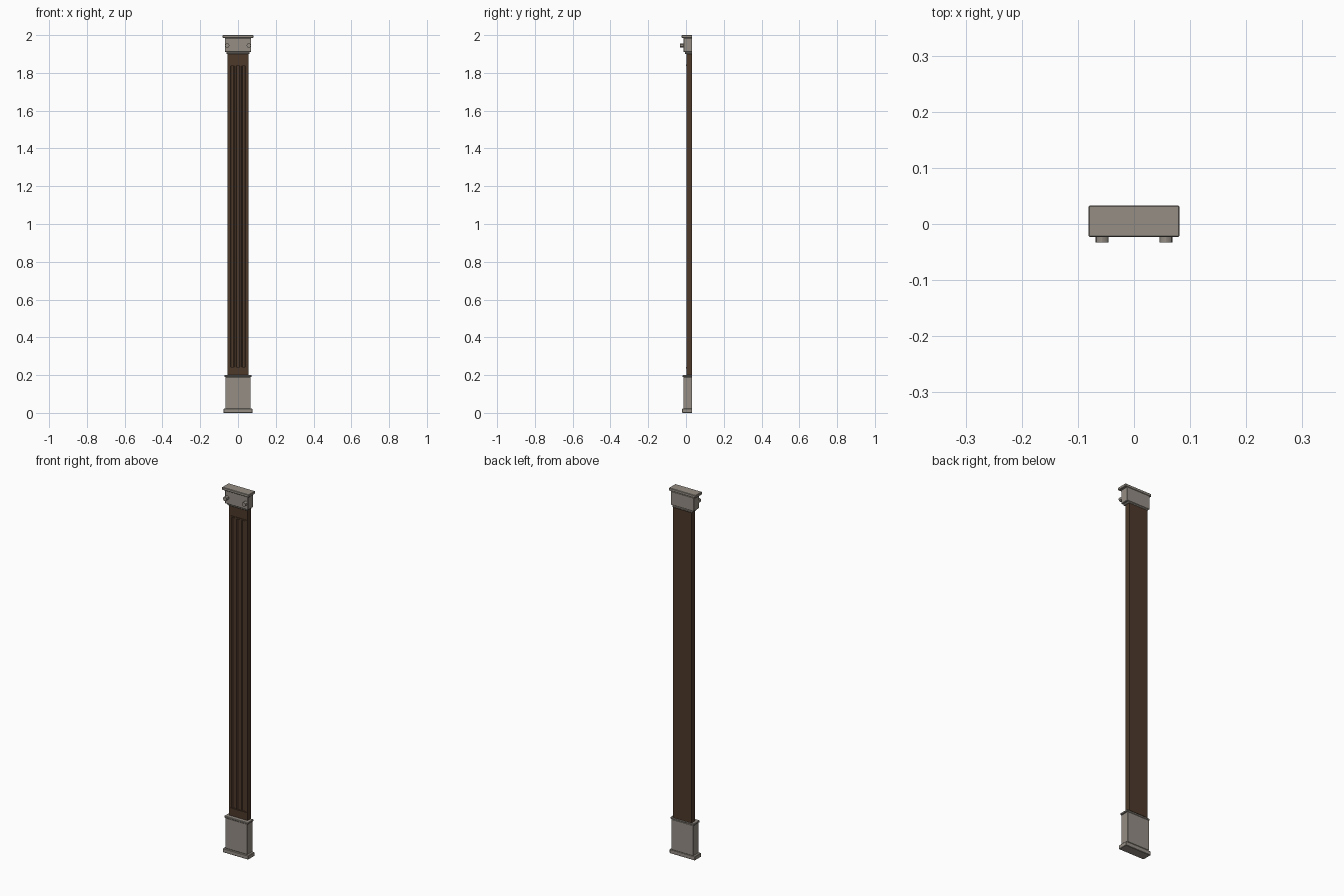
import bpy, math

if "Cube" in bpy.data.objects:
    bpy.data.objects.remove(bpy.data.objects["Cube"])


def material(name, rgb):
    m = bpy.data.materials.new(name)
    m.diffuse_color = (*rgb, 1)
    m.use_nodes = True
    m.node_tree.nodes["Principled BSDF"].inputs["Base Color"].default_value = m.diffuse_color
    return m


stone = material("stone", (0.30, 0.27, 0.235))
wood = material("wood", (0.075, 0.042, 0.024))
BACK = 0.033


def block(name, half_w, front, z0, z1, mat, bevel=0.0, back=BACK):
    bpy.ops.mesh.primitive_cube_add(size=1, location=(0, (front + back) / 2, (z0 + z1) / 2))
    o = bpy.context.object
    o.name = name
    o.scale = (2 * half_w, back - front, z1 - z0)
    bpy.ops.object.transform_apply(location=False, rotation=False, scale=True)
    o.data.materials.append(mat)
    if bevel:
        b = o.modifiers.new("Bevel", 'BEVEL')
        b.width = bevel
        b.segments = 1
    return o


# Stone base
block("base_foot", 0.077, -0.021, 0, 0.022, stone, 0.002)
block("base_block", 0.067, -0.014, 0.022, 0.19, stone, 0.002)
block("base_trim", 0.072, -0.018, 0.19, 0.2, stone, 0.002)

# Fluted wooden shaft
profile = [(0.056, BACK), (-0.056, BACK), (-0.056, 0.003)]
for cx in (-0.03, 0, 0.03):
    profile += [(cx - 0.011, 0.003), (cx - 0.007, 0.008), (cx + 0.007, 0.008), (cx + 0.011, 0.003)]
profile.append((0.056, 0.003))
n = len(profile)
verts = [(x, y, z) for z in (0.24, 1.84) for x, y in profile]
faces = [(i, (i + 1) % n, n + (i + 1) % n, n + i) for i in range(n)]
faces += [tuple(range(n))[::-1], tuple(range(n, 2 * n))]
mesh = bpy.data.meshes.new("shaft")
mesh.from_pydata(verts, [], faces)
mesh.materials.append(wood)
shaft = bpy.data.objects.new("shaft", mesh)
bpy.context.collection.objects.link(shaft)

# Plain ends of the shaft, with a thin band where the flutes stop
for label, z0, z1, zb in (("lower", 0.2, 0.24, 0.24), ("upper", 1.84, 1.9, 1.84)):
    block(label + "_shaft_end", 0.056, 0.003, z0, z1, wood)
    block(label + "_shaft_band", 0.05, 0.0, zb - 0.004, zb + 0.004, wood, back=0.01)

# Stone capital
block("capital_neck", 0.061, -0.006, 1.9, 1.91, stone, 0.002)
block("capital_block", 0.07, -0.013, 1.91, 1.985, stone, 0.002)
block("capital_slab", 0.081, -0.023, 1.985, 2.0, stone, 0.002)

# Round studs on the capital front
for side, x in (("left", -0.057), ("right", 0.057)):
    bpy.ops.mesh.primitive_cylinder_add(vertices=12, radius=0.0115, depth=0.025,
                                        location=(x, -0.0205, 1.945),
                                        rotation=(math.pi / 2, 0, 0))
    o = bpy.context.object
    o.name = side + "_stud"
    o.data.materials.append(stone)
    bpy.ops.object.shade_smooth_by_angle()
